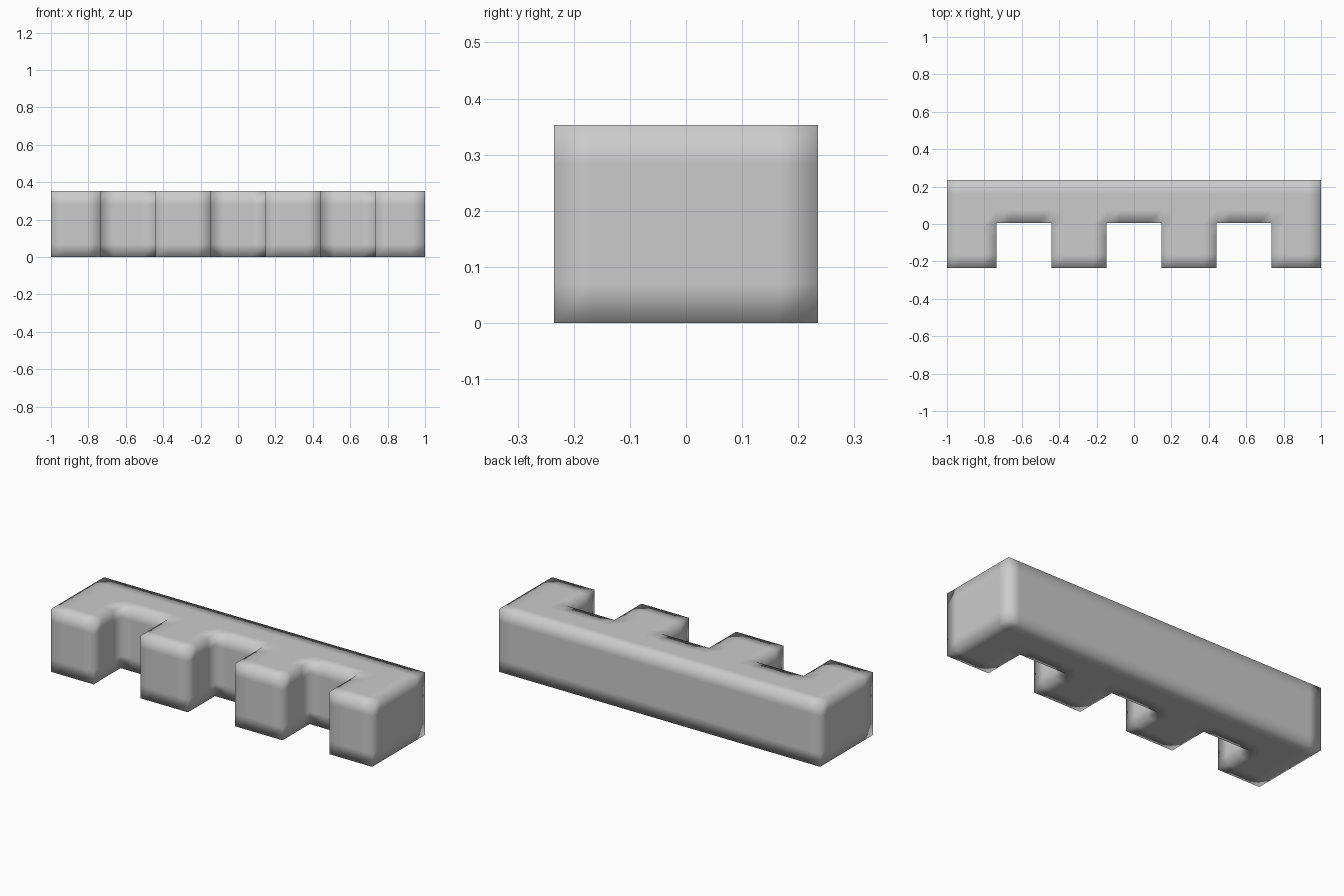
import bpy, bmesh

if "Cube" in bpy.data.objects:
    bpy.data.objects.remove(bpy.data.objects["Cube"])

HALF_Y, HEIGHT, SPINE_Y, PAD = 0.235, 0.353, 0.005, 0.07
GAPS = [(-0.735, -0.442), (-0.147, 0.147), (0.442, 0.735)]


def with_support(edges):
    """Add support lines on both sides of every corner line."""
    lo, hi = edges[0], edges[-1]
    vals = {round(e + d, 4) for e in edges for d in (-PAD, 0, PAD)}
    return sorted(v for v in vals if lo <= v <= hi)


xs = with_support([-1.0] + [x for g in GAPS for x in g] + [1.0])
ys = with_support([-HALF_Y, SPINE_Y, HALF_Y])

# Comb footprint: quad grid with the three notches left out
bm = bmesh.new()
for x0, x1 in zip(xs, xs[1:]):
    for y0, y1 in zip(ys, ys[1:]):
        cx, cy = (x0 + x1) / 2, (y0 + y1) / 2
        if cy < SPINE_Y and any(a < cx < b for a, b in GAPS):
            continue
        bm.faces.new([bm.verts.new((x, y, 0)) for x, y in
                      ((x0, y0), (x1, y0), (x1, y1), (x0, y1))])
bmesh.ops.remove_doubles(bm, verts=bm.verts[:], dist=0.001)

# Raise the footprint into a closed solid
ext = bmesh.ops.extrude_face_region(bm, geom=bm.faces[:], use_keep_orig=True)
top = [v for v in ext["geom"] if isinstance(v, bmesh.types.BMVert)]
bmesh.ops.translate(bm, verts=top, vec=(0, 0, HEIGHT))

# Support loops near the top and bottom
for z in (PAD, HEIGHT - PAD):
    bmesh.ops.bisect_plane(bm, geom=bm.verts[:] + bm.edges[:] + bm.faces[:],
                           plane_co=(0, 0, z), plane_no=(0, 0, 1))
bmesh.ops.recalc_face_normals(bm, faces=bm.faces[:])

# Soft shading rolls over the square corners
for f in bm.faces:
    f.smooth = True
mesh = bpy.data.meshes.new("battlement_wall")
bm.to_mesh(mesh)
bm.free()
bpy.context.collection.objects.link(bpy.data.objects.new("battlement_wall", mesh))
